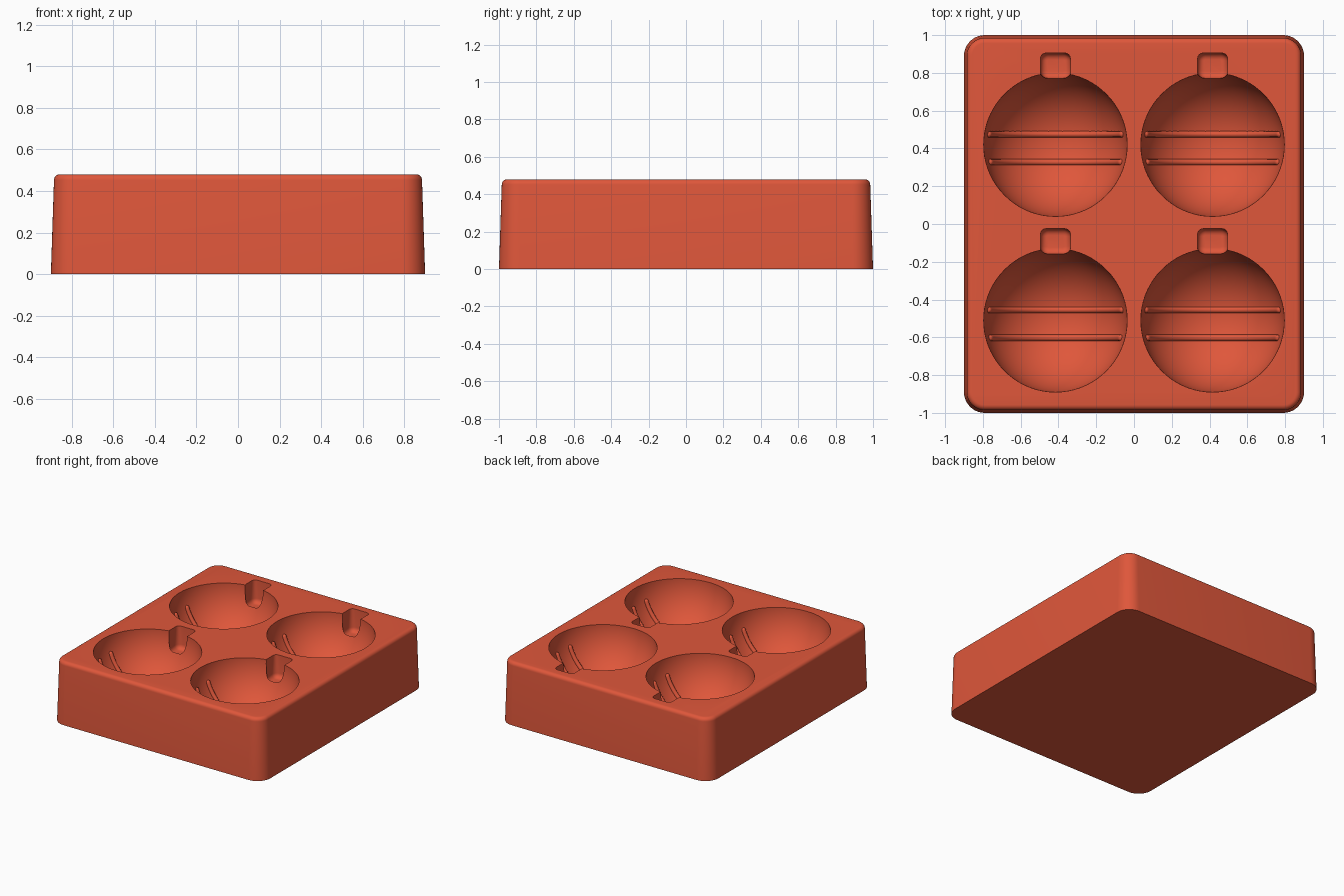
import bpy, bmesh
from math import sin, cos, pi, radians, sqrt

default = bpy.data.objects.get("Cube")
if default:
    bpy.data.objects.remove(default, do_unlink=True)

TOP = 0.48          # height of the block
R = 0.38            # radius of each hollow
CENTRES = [(x, y) for x in (-0.416, 0.416) for y in (-0.51, 0.42)]

terracotta = bpy.data.materials.new("terracotta red")
terracotta.use_nodes = True
COLOUR = (0.74, 0.095, 0.043, 1)
terracotta.diffuse_color = COLOUR
terracotta.node_tree.nodes["Principled BSDF"].inputs["Base Color"].default_value = COLOUR


def add_object(name, bm):
    bmesh.ops.recalc_face_normals(bm, faces=bm.faces)
    mesh = bpy.data.meshes.new(name)
    bm.to_mesh(mesh)
    bm.free()
    mesh.materials.append(terracotta)
    obj = bpy.data.objects.new(name, mesh)
    bpy.context.collection.objects.link(obj)
    return obj


def select_only(obj):
    bpy.ops.object.select_all(action='DESELECT')
    obj.select_set(True)
    bpy.context.view_layer.objects.active = obj


def rounded_stack(bm, levels, cx=0, cy=0, steps=10):
    """Closed solid from rounded rectangles: (half x, half y, corner radius, z)."""
    rings = []
    for hx, hy, r, z in levels:
        ring = []
        for k, (sx, sy) in enumerate([(1, 1), (-1, 1), (-1, -1), (1, -1)]):
            for i in range(steps + 1):
                a = (k + i / steps) * pi / 2
                ring.append(bm.verts.new((cx + sx * (hx - r) + r * cos(a),
                                          cy + sy * (hy - r) + r * sin(a), z)))
        rings.append(ring)
    for low, high in zip(rings, rings[1:]):
        for i in range(len(low)):
            j = (i + 1) % len(low)
            bm.faces.new((low[i], low[j], high[j], high[i]))
    bm.faces.new(rings[0][::-1])
    bm.faces.new(rings[-1])


def quarter(n=6):
    return [i / n * pi / 2 for i in range(n + 1)]


# Tapered block with rounded corners and a soft top edge
bm = bmesh.new()
f = 0.028
levels = [(0.9, 1.0, 0.11, 0)]
for a in quarter():
    d = 0.015 + f * (1 - cos(a))
    levels.append((0.9 - d, 1.0 - d, 0.11 - d, TOP - f + f * sin(a)))
rounded_stack(bm, levels)
block = add_object("mould_block", bm)


# Cutters: round hollow and a soft-bottomed cap notch
def hollow_cutter(cx, cy):
    bm = bmesh.new()
    bmesh.ops.create_uvsphere(bm, u_segments=72, v_segments=37, radius=R)
    bmesh.ops.translate(bm, vec=(cx, cy, TOP), verts=bm.verts)
    return add_object("hollow_cutter", bm)


def notch_cutter(cx, cy):
    bm = bmesh.new()
    b, floor = 0.035, TOP - 0.175
    levels = []
    for a in quarter():
        d = b * (1 - sin(a))
        levels.append((0.079 - d, 0.067 - d, 0.04 - d, floor + b * (1 - cos(a))))
    levels.append((0.079, 0.067, 0.02, TOP + 0.1))
    rounded_stack(bm, levels, cx, cy + 0.418, 4)
    return add_object("notch_cutter", bm)


for make in (hollow_cutter, notch_cutter):
    for centre in CENTRES:
        cutter = make(*centre)
        cutter.hide_render = True
        mod = block.modifiers.new("cut", 'BOOLEAN')
        mod.operation = 'DIFFERENCE'
        mod.solver = 'EXACT'
        mod.object = cutter
        select_only(block)
        bpy.ops.object.modifier_apply(modifier=mod.name)
        bpy.data.objects.remove(cutter, do_unlink=True)

select_only(block)
bpy.ops.object.shade_smooth_by_angle(angle=radians(30))


# Two round-ended ribs curving across the floor of each hollow
def rib(name, cx, cy, offset, thick=0.017, steps=48):
    arc = sqrt(R * R - offset * offset)
    start, end = radians(20), radians(160)
    cap = thick / arc
    angles = [start - cap * cos(a) for a in quarter(5)]
    angles += [start + (end - start) * i / steps for i in range(1, steps)]
    angles += [end + cap * sin(a) for a in quarter(5)]
    curve = bpy.data.curves.new(name, 'CURVE')
    curve.dimensions = '3D'
    curve.bevel_depth = thick
    curve.bevel_resolution = 3
    spline = curve.splines.new('POLY')
    spline.points.add(len(angles) - 1)
    for p, a in zip(spline.points, angles):
        p.co = (cx - arc * cos(a), cy + offset, TOP - arc * sin(a), 1)
        over = max(start - a, a - end, 0) / cap
        p.radius = max(sqrt(max(1 - over * over, 0)), 0.02)
    curve.materials.append(terracotta)
    obj = bpy.data.objects.new(name, curve)
    bpy.context.collection.objects.link(obj)
    select_only(obj)
    bpy.ops.object.convert(target='MESH')
    bpy.ops.object.shade_smooth_by_angle(angle=radians(40))


for n, (cx, cy) in enumerate(CENTRES, 1):
    rib(f"upper_rib_{n}", cx, cy, 0.055)
    rib(f"lower_rib_{n}", cx, cy, -0.093)
